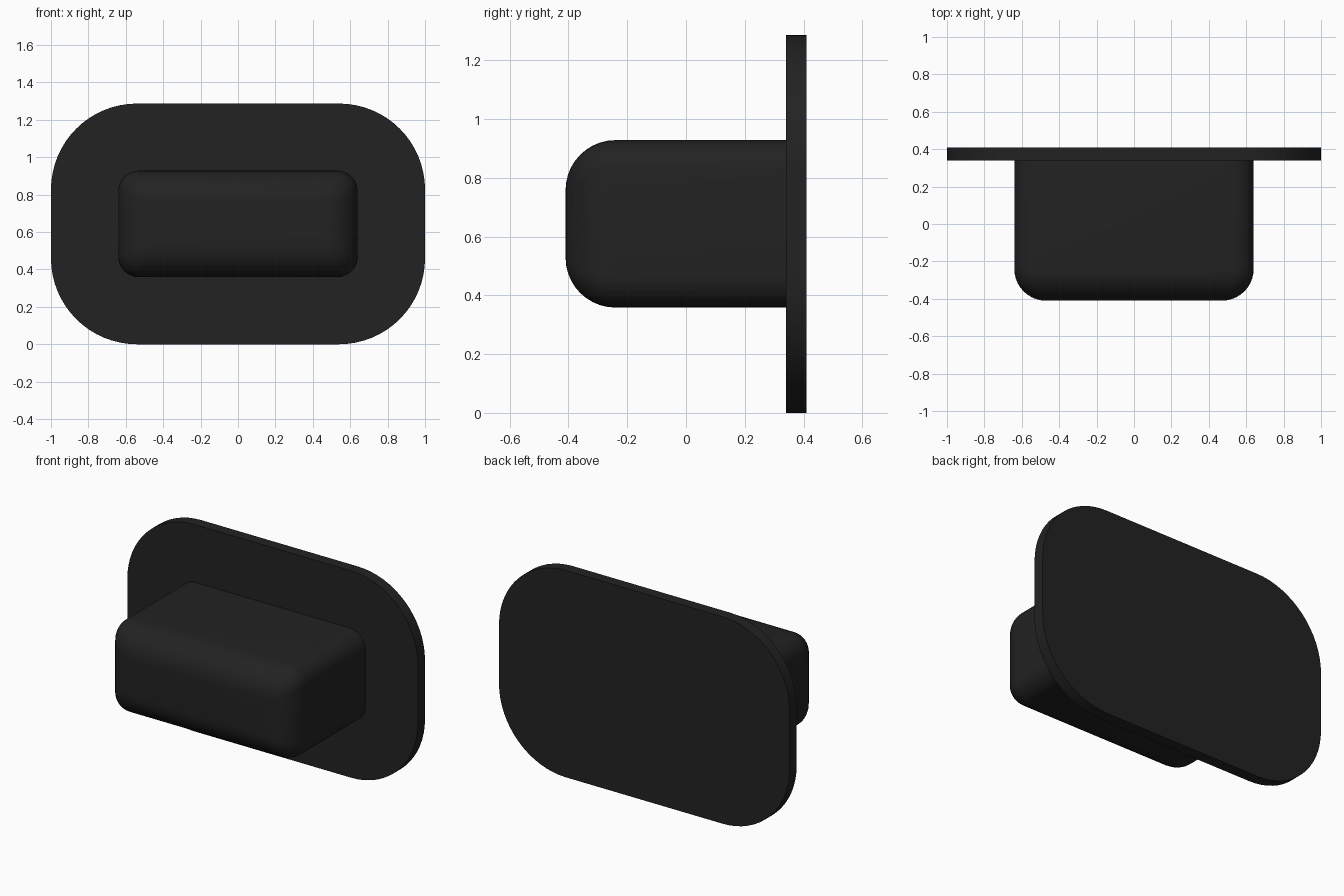
import bpy, bmesh, math

if "Cube" in bpy.data.objects:
    bpy.data.objects.remove(bpy.data.objects["Cube"])

black = bpy.data.materials.new("matte_black")
black.diffuse_color = (0.016, 0.016, 0.016, 1)
black.use_nodes = True
black.node_tree.nodes["Principled BSDF"].inputs["Base Color"].default_value = black.diffuse_color
ZC = 0.6435  # shared centre height


def rounded_rect(hx, hz, r, seg):
    """Outline of a rounded rectangle in x, z."""
    pts = []
    for i, (sx, sz) in enumerate([(1, 1), (-1, 1), (-1, -1), (1, -1)]):
        for k in range(seg + 1):
            a = math.pi / 2 * (i + k / seg)
            pts.append((sx * (hx - r) + r * math.cos(a),
                        sz * (hz - r) + r * math.sin(a)))
    return pts


def loft(name, rings, seg):
    """Skin rounded rectangles (y, half width, half height, radius), capped."""
    bm = bmesh.new()
    loops = [[bm.verts.new((x, y, ZC + z)) for x, z in rounded_rect(hx, hz, r, seg)]
             for y, hx, hz, r in rings]
    n = len(loops[0])
    for a, b in zip(loops, loops[1:]):
        for i in range(n):
            j = (i + 1) % n
            bm.faces.new((a[i], a[j], b[j], b[i]))
    bm.faces.new(loops[0])
    bm.faces.new(loops[-1])
    bmesh.ops.recalc_face_normals(bm, faces=bm.faces)
    mesh = bpy.data.meshes.new(name)
    bm.to_mesh(mesh)
    bm.free()
    mesh.materials.append(black)
    obj = bpy.data.objects.new(name, mesh)
    bpy.context.collection.objects.link(obj)
    bpy.ops.object.select_all(action='DESELECT')
    obj.select_set(True)
    bpy.context.view_layer.objects.active = obj
    bpy.ops.object.shade_smooth_by_angle(angle=math.radians(35))


# Flat back plate with large corners
loft("back_plate", [(0.34, 1.0, ZC, 0.46), (0.41, 1.0, ZC, 0.46)], 16)

# Protruding block, its front edge rounded over
HX, HZ, R, FILLET, FRONT = 0.64, 0.285, 0.11, 0.17, -0.41
rings = []
for k in range(11):
    a = math.pi / 2 * k / 10
    d = FILLET * (1 - math.sin(a))
    rings.append((FRONT + FILLET * (1 - math.cos(a)), HX - d, HZ - d, R - 0.5 * d))
rings.append((0.345, HX, HZ, R))
loft("front_block", rings, 8)
